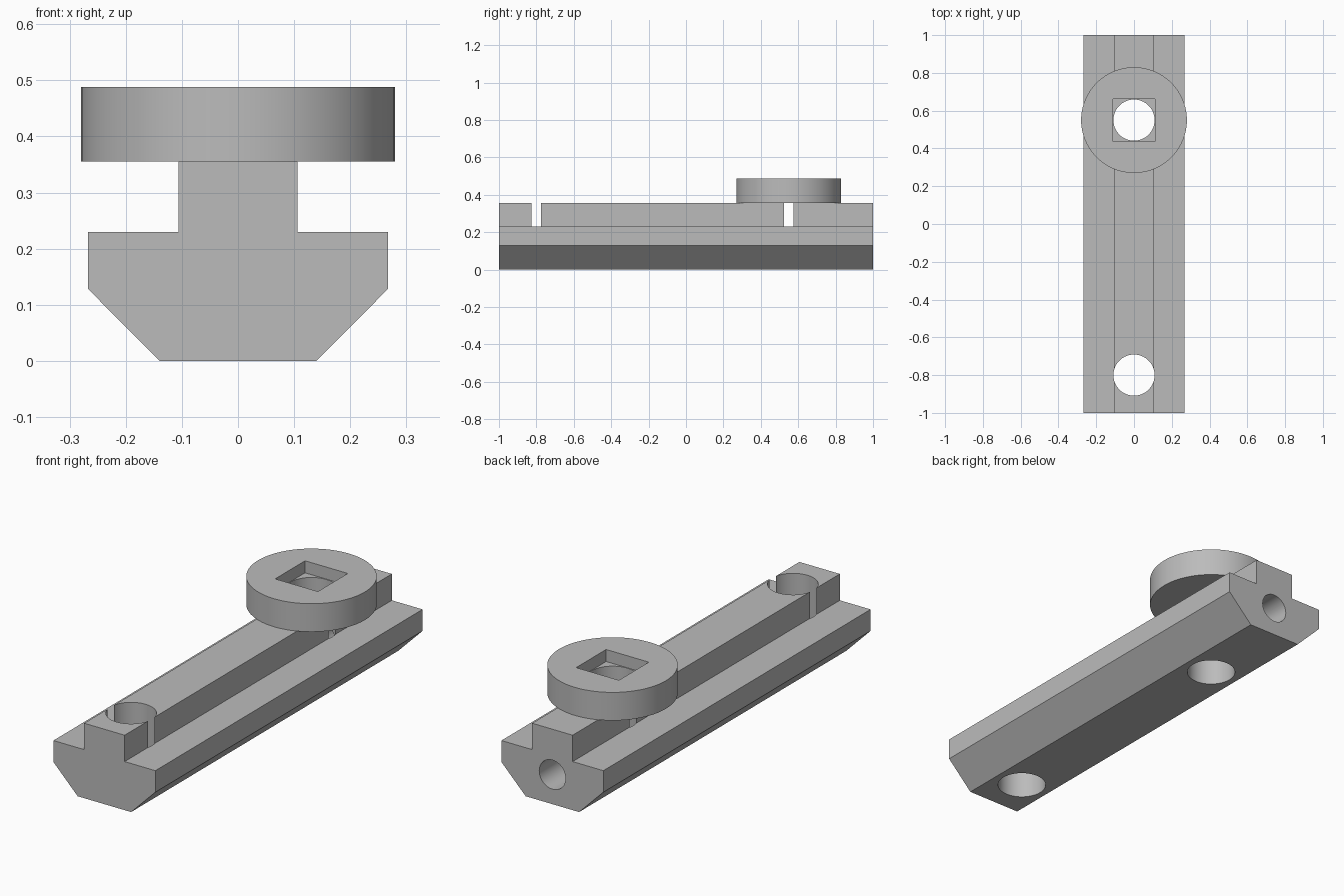
import bpy, bmesh, math
from mathutils import Matrix

cube = bpy.data.objects.get("Cube")
if cube:
    bpy.data.objects.remove(cube)

steel = bpy.data.materials.new("grey steel")
steel.use_nodes = True
grey = (0.5, 0.5, 0.5, 1)
steel.diffuse_color = grey
steel.node_tree.nodes["Principled BSDF"].inputs["Base Color"].default_value = grey

STEM_TOP, WASHER_TOP = 0.355, 0.488
WASHER_Y, FRONT_HOLE_Y, BORE = 0.55, -0.80, 0.109


def make_object(name, bm):
    bmesh.ops.recalc_face_normals(bm, faces=bm.faces)
    mesh = bpy.data.meshes.new(name)
    bm.to_mesh(mesh)
    bm.free()
    mesh.materials.append(steel)
    obj = bpy.data.objects.new(name, mesh)
    bpy.context.collection.objects.link(obj)
    return obj


def cylinder(name, radius, y, z0, z1, segments=64):
    bm = bmesh.new()
    bmesh.ops.create_cone(bm, cap_ends=True, segments=segments, radius1=radius,
                          radius2=radius, depth=z1 - z0,
                          matrix=Matrix.Translation((0, y, (z0 + z1) / 2)))
    return make_object(name, bm)


def cut(target, cutter):
    mod = target.modifiers.new("cut", "BOOLEAN")
    mod.operation, mod.solver, mod.object = "DIFFERENCE", "EXACT", cutter
    bpy.context.view_layer.objects.active = target
    bpy.ops.object.modifier_apply(modifier=mod.name)
    bpy.data.objects.remove(cutter)


# T-shaped bar: half profile mirrored, then extruded along y
half = [(0.14, 0), (0.267, 0.128), (0.267, 0.23), (0.106, 0.23), (0.106, STEM_TOP)]
profile = half + [(-x, z) for x, z in reversed(half)]
bm = bmesh.new()
end = bm.faces.new([bm.verts.new((x, -1, z)) for x, z in profile])
extruded = bmesh.ops.extrude_face_region(bm, geom=[end])["geom"]
bmesh.ops.translate(bm, vec=(0, 2, 0),
                    verts=[v for v in extruded if isinstance(v, bmesh.types.BMVert)])
bar = make_object("slot_bar", bm)

# Vertical bores through the bar
for y in (FRONT_HOLE_Y, WASHER_Y):
    cut(bar, cylinder("bore_cutter", BORE, y, -0.1, 0.6))

# Set screw hole from the back end into the rear bore
bm = bmesh.new()
bmesh.ops.create_cone(bm, cap_ends=True, segments=48, radius1=0.069, radius2=0.069,
                      depth=0.55, matrix=Matrix.Translation((0, WASHER_Y + 0.275, 0.14))
                      @ Matrix.Rotation(math.pi / 2, 4, "X"))
bmesh.ops.translate(bm, vec=(0, 0.05, 0), verts=bm.verts)
cut(bar, make_object("screw_hole_cutter", bm))

# Washer with a round bore and a shallow square recess
washer = cylinder("washer", 0.28, WASHER_Y, STEM_TOP, WASHER_TOP, 96)
cut(washer, cylinder("washer_bore_cutter", BORE, WASHER_Y, 0.2, 0.6))
bm = bmesh.new()
bmesh.ops.create_cube(bm, size=0.224, matrix=Matrix.Translation((0, WASHER_Y, 0.431 + 0.112)))
cut(washer, make_object("recess_cutter", bm))

# Smooth round walls, keep edges sharp
for obj in (bar, washer):
    bpy.ops.object.select_all(action="DESELECT")
    obj.select_set(True)
    bpy.context.view_layer.objects.active = obj
    bpy.ops.object.shade_smooth_by_angle(angle=math.radians(30))
